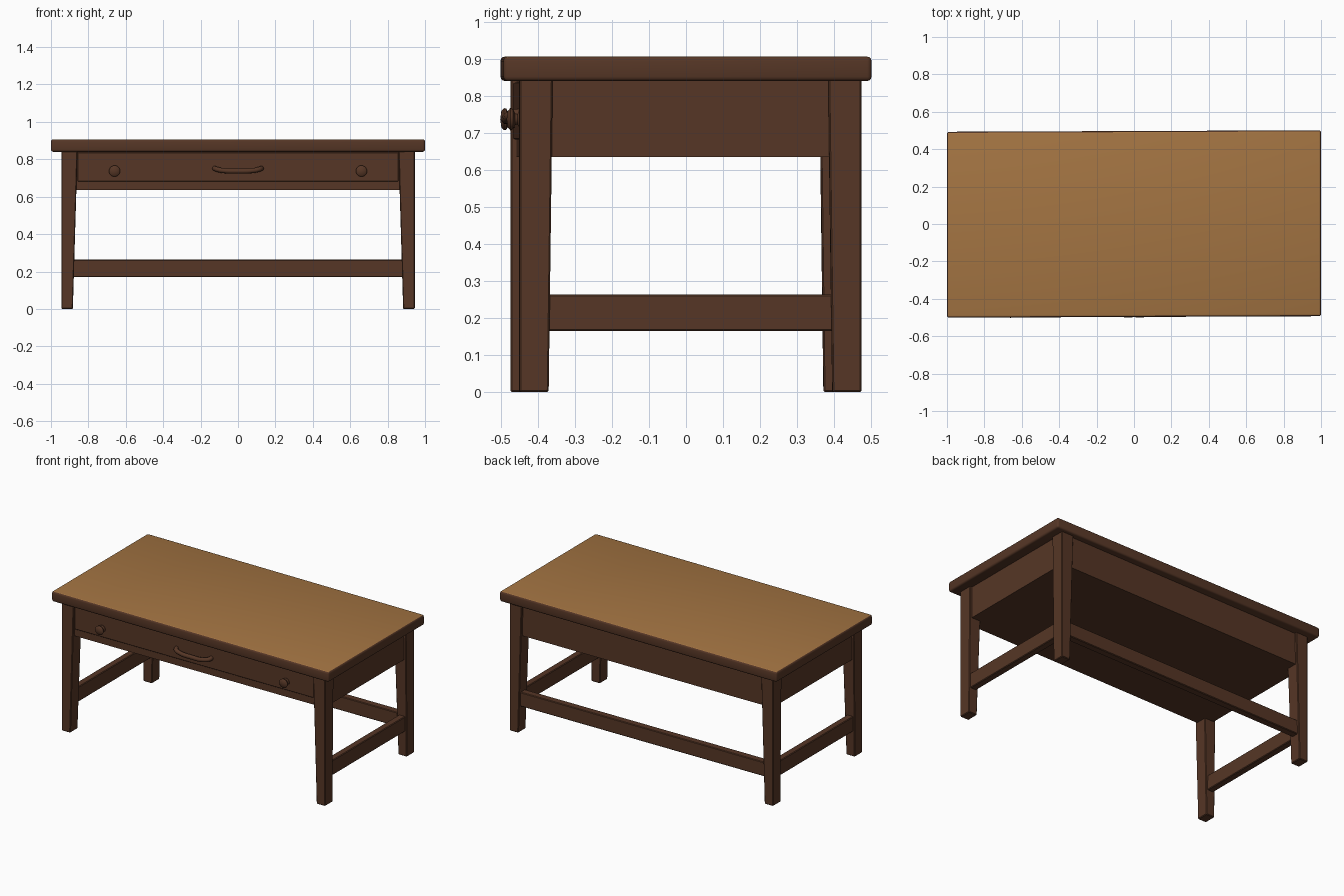
import bpy, bmesh, math
from mathutils import Vector

if "Cube" in bpy.data.objects:
    bpy.data.objects.remove(bpy.data.objects["Cube"])

SKEW = 0.013   # the frame is built slightly out of square


def material(name, rgb):
    m = bpy.data.materials.new(name)
    m.diffuse_color = (*rgb, 1)
    m.use_nodes = True
    m.node_tree.nodes["Principled BSDF"].inputs["Base Color"].default_value = m.diffuse_color
    return m


DARK = material("dark_brown_wood", (0.092, 0.037, 0.019))
LIGHT = material("light_brown_wood", (0.37, 0.176, 0.055))


def finish(name, bm, skew=SKEW, bevel=0.0, segments=2):
    if bevel:
        bmesh.ops.bevel(bm, geom=bm.edges[:], offset=bevel, segments=segments,
                        affect='EDGES', profile=0.5)
    for v in bm.verts:
        v.co.y += skew * v.co.x
    bmesh.ops.recalc_face_normals(bm, faces=bm.faces[:])
    me = bpy.data.meshes.new(name)
    bm.to_mesh(me)
    bm.free()
    me.materials.append(DARK)
    ob = bpy.data.objects.new(name, me)
    bpy.context.collection.objects.link(ob)
    return ob


def box(name, x, y, z, **kw):
    """Box from (min, max) ranges."""
    bm = bmesh.new()
    bmesh.ops.create_cube(bm, size=1)
    for v in bm.verts:
        v.co = [r[0] if c < 0 else r[1] for c, r in zip(v.co, (x, y, z))]
    return finish(name, bm, **kw)


def smooth(ob):
    bpy.ops.object.select_all(action='DESELECT')
    ob.select_set(True)
    bpy.context.view_layer.objects.active = ob
    bpy.ops.object.shade_smooth_by_angle(angle=math.radians(40))


# table top: light upper face, dark rim and underside
top = box("table_top", (-1, 1), (-0.497, 0.497), (0.84, 0.906),
          skew=0.004, bevel=0.012, segments=3)
top.data.materials.append(LIGHT)
for p in top.data.polygons:
    p.material_index = 1 if p.normal.z > 0.9 else 0
smooth(top)

# four legs, tapering on their inner sides
for sx, side in ((-1, "left"), (1, "right")):
    for sy, end in ((-1, "front"), (1, "back")):
        bm = bmesh.new()
        bmesh.ops.create_cube(bm, size=1)
        for v in bm.verts:
            low = v.co.z < 0
            inner_x, inner_y = (0.883, 0.383) if low else (0.858, 0.372)
            v.co = (sx * (inner_x if v.co.x * sx < 0 else 0.945),
                    sy * (inner_y if v.co.y * sy < 0 else 0.462),
                    0 if low else 0.845)
        finish(f"{end}_{side}_leg", bm, bevel=0.004, segments=1)

# closed apron box under the top
box("apron_box", (-0.93, 0.93), (-0.447, 0.447), (0.635, 0.845))

# wide drawer front standing just proud of the apron
box("drawer_front", (-0.858, 0.858), (-0.454, -0.44), (0.682, 0.836),
    bevel=0.003, segments=1)

# low stretchers: both sides and the back
for sx, side in ((-1, "left"), (1, "right")):
    xs = sorted((sx * 0.89, sx * 0.935))
    box(f"{side}_stretcher", xs, (-0.40, 0.40), (0.165, 0.263),
        bevel=0.004, segments=1)
box("back_stretcher", (-0.9, 0.9), (0.40, 0.448), (0.17, 0.263),
    bevel=0.004, segments=1)

# turned knobs: (radius, distance from drawer face) profile
PROFILE = [(0.024, 0), (0.024, 0.006), (0.014, 0.012), (0.016, 0.018),
           (0.028, 0.024), (0.030, 0.031), (0.022, 0.038), (0.0, 0.041)]
for sx, side in ((-1, "left"), (1, "right")):
    bm = bmesh.new()
    vs = [bm.verts.new((r, -d, 0)) for r, d in PROFILE]
    es = [bm.edges.new(p) for p in zip(vs, vs[1:])]
    bmesh.ops.spin(bm, geom=vs + es, cent=(0, 0, 0), axis=(0, 1, 0),
                   angle=math.tau, steps=20, use_duplicate=False)
    bmesh.ops.remove_doubles(bm, verts=bm.verts[:], dist=1e-5)
    bmesh.ops.translate(bm, verts=bm.verts[:],
                        vec=Vector((sx * 0.66, -0.452, 0.737)))
    smooth(finish(f"{side}_knob", bm))

# bowed pull handle swept along a curve
PATH = [(-0.125, -0.445, 0.752), (-0.12, -0.47, 0.749), (-0.09, -0.481, 0.741),
        (0, -0.485, 0.737), (0.09, -0.481, 0.741), (0.12, -0.47, 0.749),
        (0.125, -0.445, 0.752)]
cu = bpy.data.curves.new("drawer_handle", 'CURVE')
cu.dimensions = '3D'
cu.bevel_depth = 0.014
cu.bevel_resolution = 2
cu.resolution_u = 4
cu.use_fill_caps = True
sp = cu.splines.new('BEZIER')
sp.bezier_points.add(len(PATH) - 1)
for p, co in zip(sp.bezier_points, PATH):
    p.co = co
    p.handle_left_type = p.handle_right_type = 'AUTO'
cu.materials.append(DARK)
handle = bpy.data.objects.new("drawer_handle", cu)
bpy.context.collection.objects.link(handle)
